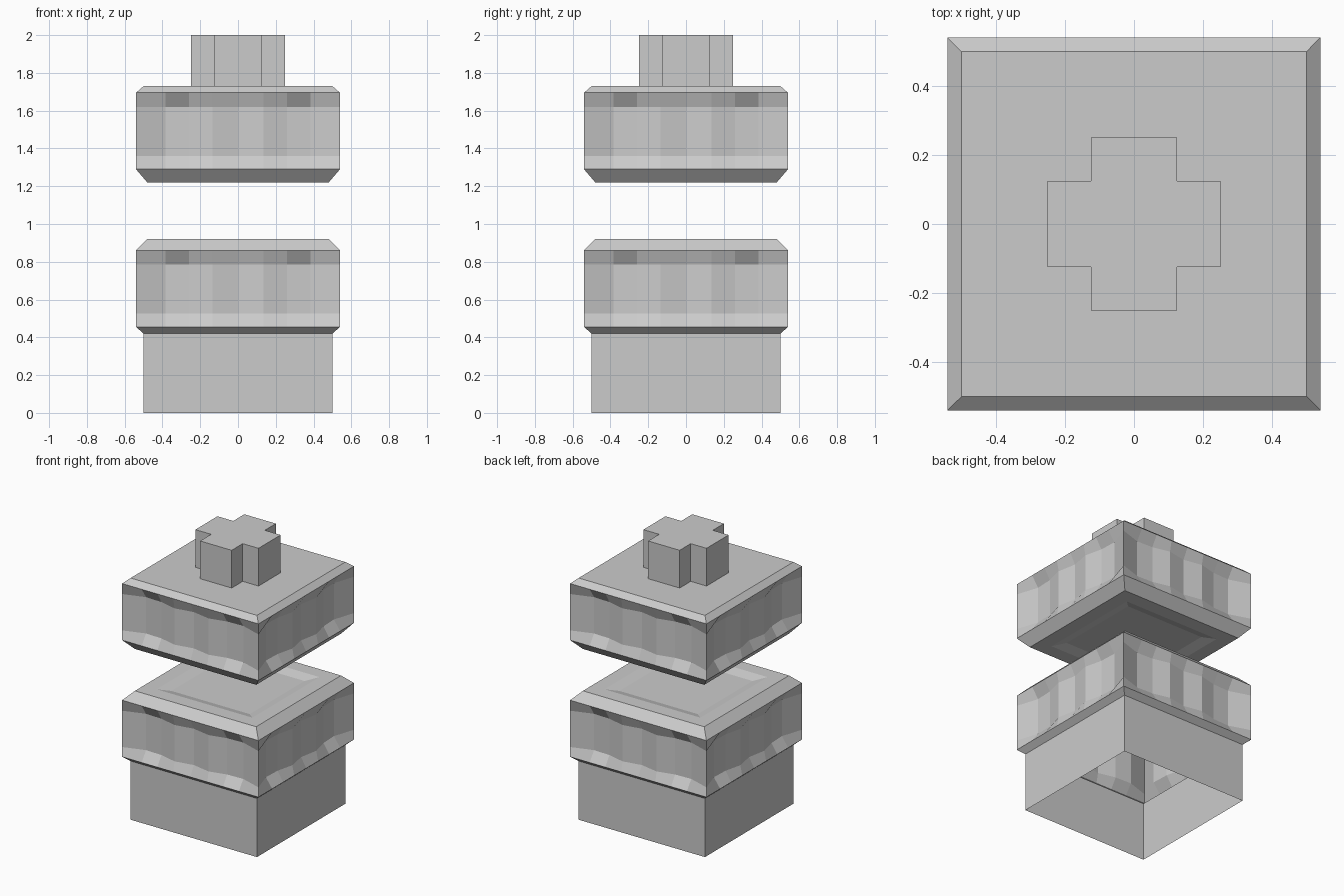
import bpy, bmesh, math

if "Cube" in bpy.data.objects:
    bpy.data.objects.remove(bpy.data.objects["Cube"])

# Chiselled side profile: (position along side, depth of the hollow there)
SIDE = [(-0.54, 0), (-0.385, 0.05), (-0.26, 0.045), (-0.135, 0.015), (0, 0.04),
        (0.135, 0.015), (0.26, 0.045), (0.385, 0.05)]


def make_object(name, bm):
    mesh = bpy.data.meshes.new(name)
    bm.normal_update()
    bm.to_mesh(mesh)
    bm.free()
    obj = bpy.data.objects.new(name, mesh)
    bpy.context.collection.objects.link(obj)
    return obj


def square_ring(bm, half, z, carved):
    """Square loop of vertices, optionally pushed in by the chisel profile."""
    ring = []
    for k in range(4):
        c, s = round(math.cos(k * math.pi / 2)), round(math.sin(k * math.pi / 2))
        for pos, depth in SIDE:
            x = pos * half / 0.54
            y = -half + (depth if carved else 0)
            ring.append(bm.verts.new((x * c - y * s, x * s + y * c, z)))
    return ring


def loft(name, levels, cap_bottom):
    """Join square rings from bottom to top and close the top."""
    bm = bmesh.new()
    rings = [square_ring(bm, *level) for level in levels]
    for a, b in zip(rings, rings[1:]):
        n = len(a)
        for i in range(n):
            j = (i + 1) % n
            bm.faces.new((a[i], a[j], b[j], b[i]))
    bm.faces.new(rings[-1])
    if cap_bottom:
        bm.faces.new(rings[0][::-1])
    return make_object(name, bm)


# Lower stone block on its hollow square foot, shallow dish on top
loft("lower_block", [
    (0.50, 0.00, False), (0.50, 0.42, False), (0.54, 0.455, False),
    (0.54, 0.525, True), (0.54, 0.785, True), (0.54, 0.86, False),
    (0.48, 0.92, False), (0.38, 0.92, False), (0.31, 0.90, False)], False)

# Floating upper stone block, shallow dish underneath
loft("upper_block", [
    (0.31, 1.24, False), (0.38, 1.22, False), (0.48, 1.22, False),
    (0.54, 1.29, False), (0.54, 1.36, True), (0.54, 1.62, True),
    (0.54, 1.695, False), (0.50, 1.73, False)], True)

# Cross-shaped peg on top
bm = bmesh.new()
corner = [(0.25, -0.125), (0.25, 0.125), (0.125, 0.125)]
outline = []
for k in range(4):
    c, s = round(math.cos(k * math.pi / 2)), round(math.sin(k * math.pi / 2))
    outline += [(x * c - y * s, x * s + y * c) for x, y in corner]
base = bm.faces.new([bm.verts.new((x, y, 1.73)) for x, y in outline])
ext = bmesh.ops.extrude_face_region(bm, geom=[base], use_keep_orig=True)
bmesh.ops.translate(bm, vec=(0, 0, 0.27),
                    verts=[v for v in ext["geom"] if isinstance(v, bmesh.types.BMVert)])
bmesh.ops.recalc_face_normals(bm, faces=bm.faces)
make_object("cross_peg", bm)
